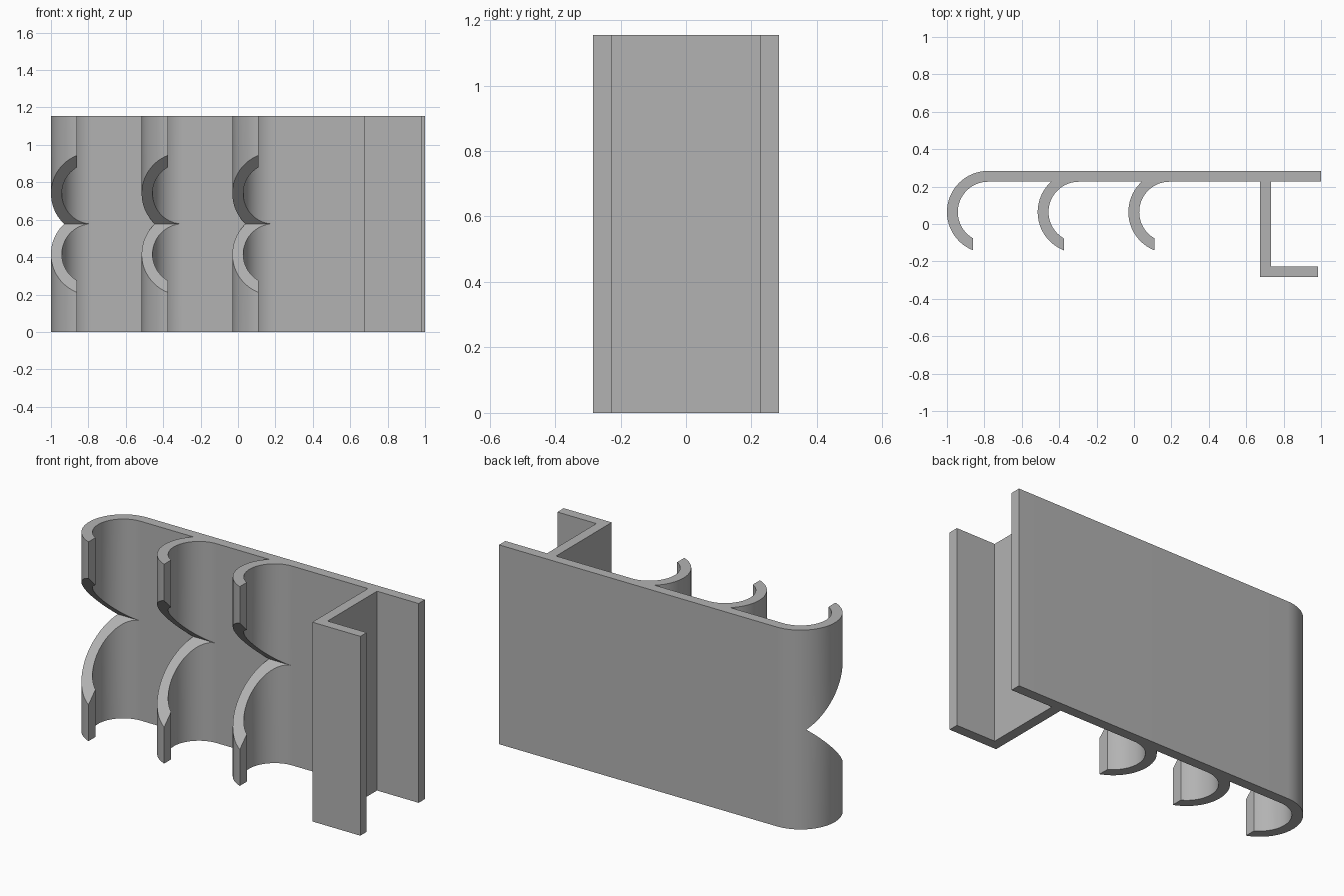
import bpy
import bmesh
import math

cube = bpy.data.objects.get("Cube")
if cube:
    bpy.data.objects.remove(cube, do_unlink=True)

HEIGHT = 1.155
BACK, T = 0.284, 0.058            # rear face of the plate and wall thickness
PLATE = BACK - T                  # front face of the plate
R_OUT = 0.22
R_IN = R_OUT - T
CY = BACK - R_OUT                 # hook centre line
TIP = 0.08                        # hook tips end this far left of their centre
HOOKS = (-0.78, -0.295, 0.19)     # hook centres along x

grey = bpy.data.materials.new("light grey")
grey.diffuse_color = (0.45, 0.45, 0.45, 1)
grey.use_nodes = True
grey.node_tree.nodes["Principled BSDF"].inputs["Base Color"].default_value = (0.45, 0.45, 0.45, 1)


def arc(cx, r, a0, a1, n=28):
    """Points on a hook's circle from angle a0 to a1."""
    return [(cx + r * math.cos(a0 + (a1 - a0) * i / n),
             CY + r * math.sin(a0 + (a1 - a0) * i / n)) for i in range(n + 1)]


def hook(cx, start):
    """Outer curve down to the tip, then inner curve back up to the plate."""
    outer = arc(cx, R_OUT, start, math.pi + math.acos(TIP / R_OUT))
    inner = arc(cx, R_IN, math.pi + math.acos(TIP / R_IN), math.pi / 2)
    return outer + inner


def prism(name, points, axis, start, depth):
    """Extrude a closed outline along an axis (x outlines are y, z pairs)."""
    bm = bmesh.new()
    place = (lambda a, b: (a, b, start)) if axis == "z" else (lambda a, b: (start, a, b))
    face = bm.faces.new([bm.verts.new(place(a, b)) for a, b in points])
    new = bmesh.ops.extrude_face_region(bm, geom=[face])["geom"]
    offset = (0, 0, depth) if axis == "z" else (depth, 0, 0)
    bmesh.ops.translate(bm, vec=offset, verts=[v for v in new if isinstance(v, bmesh.types.BMVert)])
    bmesh.ops.recalc_face_normals(bm, faces=bm.faces)
    mesh = bpy.data.meshes.new(name)
    bm.to_mesh(mesh)
    bm.free()
    mesh.materials.append(grey)
    obj = bpy.data.objects.new(name, mesh)
    bpy.context.collection.objects.link(obj)
    return obj


# Outline of the plate: the first hook wraps from its rear face, the others branch off its front
outline = hook(HOOKS[0], math.pi / 2)
for cx in HOOKS[1:]:
    outline += hook(cx, math.pi - math.asin((PLATE - CY) / R_OUT))
# Z-shaped flange and the square right end
outline += [(0.675, PLATE), (0.675, -BACK), (0.983, -BACK), (0.983, -BACK + T),
            (0.675 + T, -BACK + T), (0.675 + T, PLATE), (1, PLATE), (1, BACK)]
rail = prism("hook_rail", outline, "z", 0, HEIGHT)

# Wedge that cuts the 45 degree notch through all the hooks
mid, apex = HEIGHT / 2, PLATE - 0.0005
wedge = prism("notch_cutter", [(apex, mid), (apex - 0.5, mid + 0.5), (apex - 0.5, mid - 0.5)],
              "x", -1.2, 1.7)
wedge.hide_render = True

bpy.context.view_layer.objects.active = rail
rail.select_set(True)
cut = rail.modifiers.new("notch", "BOOLEAN")
cut.operation = "DIFFERENCE"
cut.solver = "EXACT"
cut.object = wedge
bpy.ops.object.modifier_apply(modifier=cut.name)
bpy.data.objects.remove(wedge, do_unlink=True)

# Smooth curves, sharp corners
bpy.ops.object.shade_smooth_by_angle(angle=math.radians(25))
